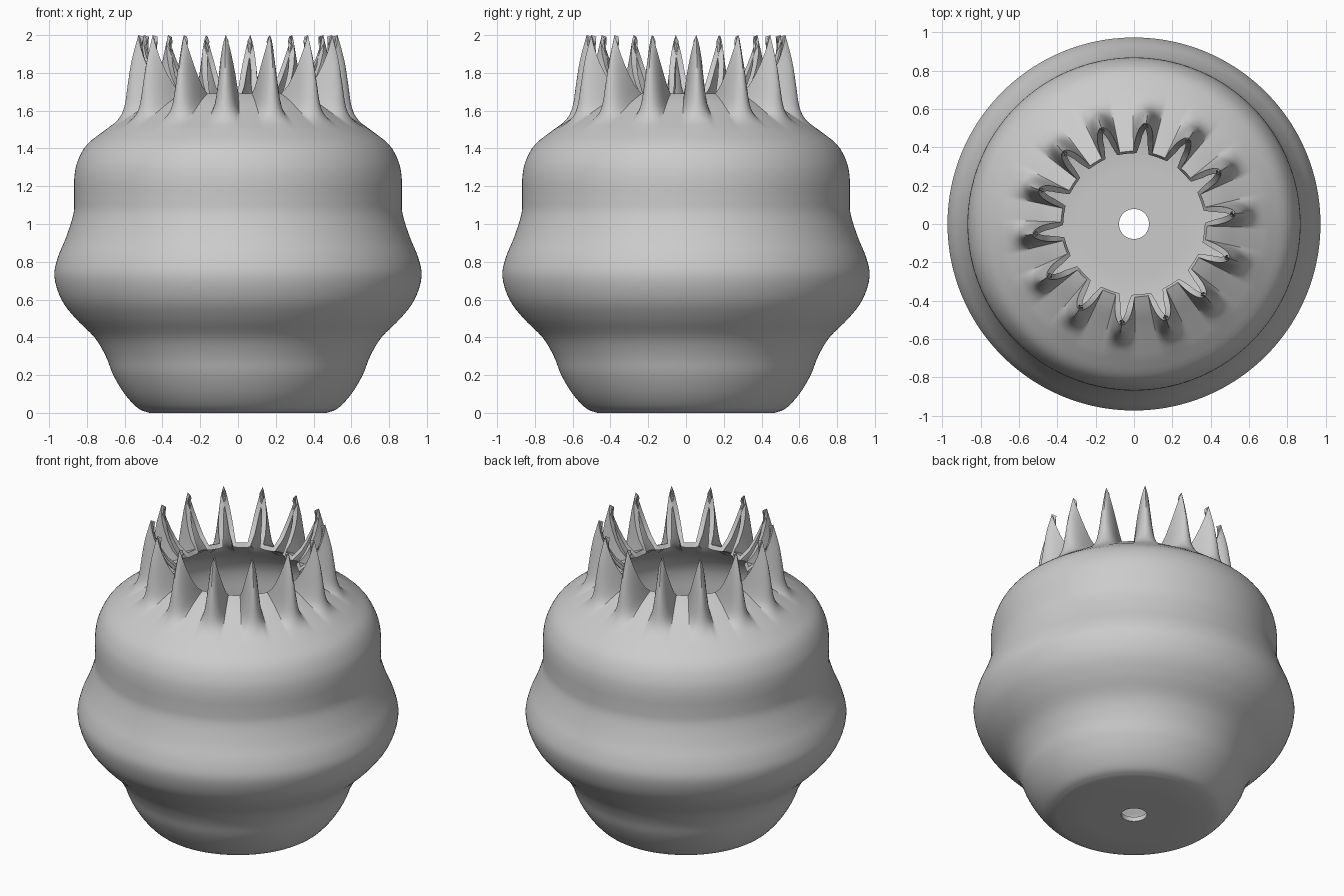
import bpy, bmesh, math
from mathutils import Vector

cube = bpy.data.objects.get("Cube")
if cube:
    bpy.data.objects.remove(cube, do_unlink=True)

SPIKES = 14
STEPS = 24                      # columns per spike
PHASE = math.radians(83)        # direction of the first spike
HALF = 0.56                     # share of each period taken by the spike
WALL = 0.03


def smooth_path(points, cuts):
    """Catmull-Rom curve through (radius, height) points."""
    pts = [Vector(p) for p in points]
    pts = [2 * pts[0] - pts[1]] + pts + [2 * pts[-1] - pts[-2]]
    out = []
    for a, b, c, d in zip(pts, pts[1:], pts[2:], pts[3:]):
        for i in range(cuts):
            t = i / cuts
            out.append(0.5 * (2 * b + (c - a) * t + (2 * a - 5 * b + 4 * c - d) * t ** 2
                              + (3 * b - a - 3 * c + d) * t ** 3))
    return out + [pts[-2]]


# Body profile, then the shoulder as it runs up a valley and up a spike
body = smooth_path([(0.47, 0), (0.53, 0.025), (0.60, 0.1), (0.66, 0.2), (0.70, 0.3),
                    (0.76, 0.4), (0.86, 0.5), (0.935, 0.6), (0.972, 0.72), (0.955, 0.82),
                    (0.91, 0.93), (0.872, 1.05), (0.867, 1.13), (0.867, 1.24),
                    (0.85, 1.33), (0.80, 1.42), (0.70, 1.5)], 4)
valley = smooth_path([(0.70, 1.5), (0.62, 1.55), (0.54, 1.6), (0.47, 1.645),
                      (0.42, 1.672), (0.38, 1.69)], 4)
ridge = smooth_path([(0.70, 1.5), (0.64, 1.55), (0.605, 1.62), (0.585, 1.75),
                     (0.565, 1.87), (0.53, 2.0)], 4)
floor = [Vector((0.078, 0)), Vector((0.28, 0))]
lower = floor + body[:-1]

bm = bmesh.new()
columns = []
for k in range(SPIKES * STEPS):
    t = 2 * (k % STEPS) / STEPS
    t = t - 2 if t > 1 else t                       # -1..1 across one spike
    angle = PHASE + 2 * math.pi * (k // STEPS + (k % STEPS) / STEPS)/ SPIKES
    q = min(1, abs(t) / HALF)
    wide, tall = (1 - q * q) ** 0.7, 1 - q ** 1.3   # rounded plan, pointed leaf
    path = lower + [Vector((v.x + (r.x - v.x) * wide, v.y + (r.y - v.y) * tall))
                    for v, r in zip(valley, ridge)]
    columns.append([bm.verts.new((p.x * math.cos(angle), p.x * math.sin(angle), p.y))
                    for p in path])
for a, b in zip(columns, columns[1:] + columns[:1]):
    for i in range(len(a) - 1):
        bm.faces.new((a[i], b[i], b[i + 1], a[i + 1]))
bmesh.ops.recalc_face_normals(bm, faces=bm.faces)
# The wall must grow inwards, so the underside has to face down
under = min(bm.faces, key=lambda f: f.calc_center_median().z)
if under.normal.z > 0:
    bmesh.ops.reverse_faces(bm, faces=bm.faces)

mesh = bpy.data.meshes.new("spiked_pot")
bm.to_mesh(mesh)
bm.free()
pot = bpy.data.objects.new("spiked_pot", mesh)
bpy.context.collection.objects.link(pot)

# Matte grey
grey = bpy.data.materials.new("matte_grey")
grey.use_nodes = True
grey.diffuse_color = (0.6, 0.6, 0.6, 1)
grey.node_tree.nodes["Principled BSDF"].inputs["Base Color"].default_value = (0.6, 0.6, 0.6, 1)
mesh.materials.append(grey)

# Wall thickness and shading
shell = pot.modifiers.new("wall", "SOLIDIFY")
shell.thickness = WALL
shell.offset = -1
bpy.context.view_layer.objects.active = pot
pot.select_set(True)
bpy.ops.object.modifier_apply(modifier=shell.name)
bpy.ops.object.shade_smooth_by_angle(angle=math.radians(40))
